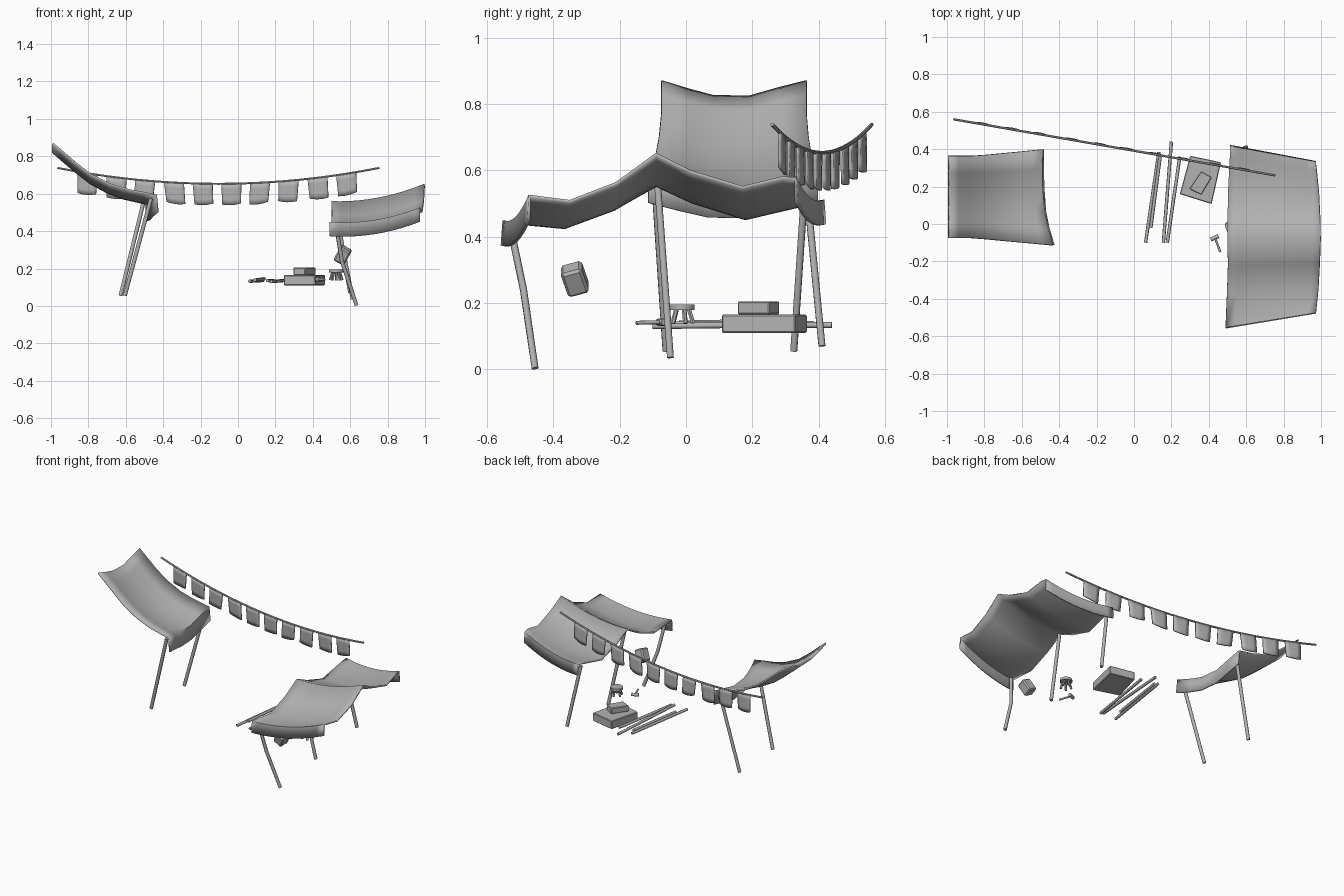
import bpy, bmesh, math, random
from mathutils import Vector, Matrix

if "Cube" in bpy.data.objects:
    bpy.data.objects.remove(bpy.data.objects["Cube"])

random.seed(4)
grey = bpy.data.materials.new("plain grey")
grey.diffuse_color = (0.45, 0.45, 0.45, 1)
grey.use_nodes = True
grey.node_tree.nodes["Principled BSDF"].inputs["Base Color"].default_value = grey.diffuse_color


def make(name, bm, angle=None):
    bmesh.ops.recalc_face_normals(bm, faces=bm.faces)
    me = bpy.data.meshes.new(name)
    bm.to_mesh(me)
    bm.free()
    ob = bpy.data.objects.new(name, me)
    bpy.context.collection.objects.link(ob)
    me.materials.append(grey)
    if angle:
        bpy.ops.object.select_all(action='DESELECT')
        ob.select_set(True)
        bpy.context.view_layer.objects.active = ob
        bpy.ops.object.shade_smooth_by_angle(angle=math.radians(angle))
    return ob


def sheet(name, rows, thick):
    """Cloth from rows of points, given thickness."""
    bm = bmesh.new()
    g = [[bm.verts.new(p) for p in r] for r in rows]
    for a, b in zip(g, g[1:]):
        for i in range(len(a) - 1):
            bm.faces.new((a[i], a[i + 1], b[i + 1], b[i]))
    ob = make(name, bm, 70)
    m = ob.modifiers.new("thickness", 'SOLIDIFY')
    m.thickness = thick
    m.offset = 0
    return ob


def tube(bm, pts, r0, r1=None, n=8):
    """Capped tube through points, tapering from r0 to r1."""
    r1 = r0 if r1 is None else r1
    pts = [Vector(p) for p in pts]
    rings = []
    for k, p in enumerate(pts):
        d = (pts[min(k + 1, len(pts) - 1)] - pts[max(k - 1, 0)]).normalized()
        q = d.to_track_quat('Z', 'Y')
        r = r0 + (r1 - r0) * k / (len(pts) - 1)
        rings.append([bm.verts.new(p + q @ Vector((r * math.cos(t), r * math.sin(t), 0)))
                      for t in (2 * math.pi * i / n for i in range(n))])
    for a, b in zip(rings, rings[1:]):
        for i in range(n):
            bm.faces.new((a[i], a[(i + 1) % n], b[(i + 1) % n], b[i]))
    bm.faces.new(rings[0])
    bm.faces.new(rings[-1])


def pole(name, *pts, r0=0.011, r1=None):
    bm = bmesh.new()
    tube(bm, pts, r0, r1)
    return make(name, bm, 50)


def prism(name, corners, z0, z1):
    bm = bmesh.new()
    lo = [bm.verts.new((x, y, z0)) for x, y in corners]
    hi = [bm.verts.new((x, y, z1)) for x, y in corners]
    bm.faces.new(lo)
    bm.faces.new(hi)
    for i in range(4):
        j = (i + 1) % 4
        bm.faces.new((lo[i], lo[j], hi[j], hi[i]))
    bmesh.ops.bevel(bm, geom=bm.edges[:], offset=0.004, segments=1, affect='EDGES')
    return make(name, bm)


# right awning: ridge and valleys along y, sagging along x, flap at each end
left_rim = [(.49, -.55, .445), (.497, -.37, .43), (.502, -.22, .485), (.5, -.09, .555),
            (.5, .02, .505), (.503, .18, .455), (.512, .35, .495), (.514, .414, .508)]
right_rim = [(.973, -.472, .522), (.985, -.35, .506), (.993, -.21, .56), (.997, -.09, .648),
             (.996, .01, .597), (.988, .17, .548), (.976, .29, .577), (.972, .33, .575)]


def with_flap(pts, out):
    a, b = Vector(pts[0]), Vector(pts[-1])
    return [a + Vector((0, -out, -.072))] + [Vector(p) for p in pts] + [b + Vector((0, out, -.07))]


L, R = with_flap(left_rim, .004), with_flap(right_rim, .002)
N = 10
sheet("right_awning", [[a.lerp(b, k / N) - Vector((0, 0, .11 * (k / N) * (1 - k / N)))
                        for a, b in zip(L, R)] for k in range(N + 1)], 0.01)

# left awning: curve sweeping up to the left, hollow across y, flap on the low edge
curve = [(-.99, .868), (-.94, .825), (-.87, .765), (-.79, .703), (-.69, .65), (-.6, .62), (-.52, .603), (-.47, .592)]
rows = []
for k, (x, z) in enumerate(curve):
    t = max(0, (x + .85) / .38)
    y0, y1 = -.075 - .038 * t, .364 + .034 * t
    shift = t * t
    rows.append([(x + dx * shift, y0 + (y1 - y0) * f, z - s)
                 for f, s, dx in ((0, 0, .033), (.18, .024, .005), (.35, .044, -.012),
                                  (.6, .047, -.022), (.8, .022, -.024), (1, 0, -.025))])
rows.append([(x + .008, y, z - .09) for x, y, z in rows[-1]])
sheet("left_awning", rows, 0.01)

# awning legs
pole("left_awning_front_leg", (-.465, -.095, .575), (-.605, -.06, .055))
pole("left_awning_back_leg", (-.5, .36, .575), (-.628, .325, .055))
pole("right_awning_front_leg", (.525, -.53, .43), (.555, -.49, .24), (.634, -.455, .003))
pole("right_awning_middle_leg", (.515, -.085, .55), (.613, -.047, .035))
pole("right_awning_back_leg", (.525, .37, .48), (.6, .41, .07))

# bunting line
A, B = Vector((-.965, .56, .738)), Vector((.755, .26, .738))


def on_line(x):
    t = (x - A.x) / (B.x - A.x)
    return A.lerp(B, t) - Vector((0, 0, .34 * t * (1 - t)))


bm = bmesh.new()
tube(bm, [on_line(A.x + (B.x - A.x) * i / 20) for i in range(21)], 0.006, n=6)
make("bunting_line", bm, 50)

# flags, slightly bowed, hanging from the line
for i in range(10):
    xc = -.803 + .1535 * i
    lean = random.uniform(-.012, .012)
    tilt = random.uniform(-.006, .006)
    rows = []
    for v in range(5):
        f = v / 4
        row = []
        for u in range(5):
            s = u / 2 - 1
            p = on_line(xc + s * .053 * (1 - .06 * f) + lean * f)
            top = on_line(xc + s * .053)
            drop = .115 * f - .006 * f * s * s + s * tilt * f
            row.append((p.x, p.y + .006 * (1 - s * s) * f, top.z - drop))
        rows.append(row)
    sheet(f"flag_{i + 1}", rows, 0.008)

# stacked crates
prism("large_crate", [(.3, .365), (.465, .33), (.415, .107), (.245, .16)], .11, .165)
prism("small_crate", [(.36, .283), (.417, .25), (.36, .155), (.295, .187)], .165, .205)

# loose poles beside the crates
for i, (a, b) in enumerate([((.133, .385, .136), (.062, -.1, .132)), ((.14, .36, .145), (.09, -.02, .138)),
                            ((.2, .44, .133), (.157, -.1, .136)), ((.245, .36, .136), (.178, -.1, .13))]):
    pole(f"loose_pole_{i + 1}", a, b, r0=0.009)

# stool with splayed legs
bm = bmesh.new()
c = Vector((.525, -.012, 0))
tube(bm, [c + Vector((0, 0, .178)), c + Vector((0, 0, .195))], 0.038, n=12)
for i in range(5):
    t = 2 * math.pi * i / 5 + .3
    d = Vector((math.cos(t), math.sin(t), 0))
    tube(bm, [c + d * .021 + Vector((0, 0, .18)), c + d * .034 + Vector((0, 0, .138))], 0.007, n=6)
make("stool", bm, 40)

# mallet
pole("mallet_handle", (.432, -.072, .142), (.462, -.15, .14), r0=.006)
pole("mallet_head", (.41, -.083, .142), (.452, -.064, .142), r0=.011)

# hanging tilted lantern box
bm = bmesh.new()
bmesh.ops.create_cube(bm, size=1, matrix=Matrix.Translation((.56, -.335, .272))
                      @ Matrix.Rotation(.5, 4, 'Y') @ Matrix.Rotation(.3, 4, 'X')
                      @ Matrix.Diagonal((.065, .066, .085, 1)))
bmesh.ops.bevel(bm, geom=bm.edges[:], offset=0.008, segments=1, affect='EDGES')
make("lantern_box", bm)
